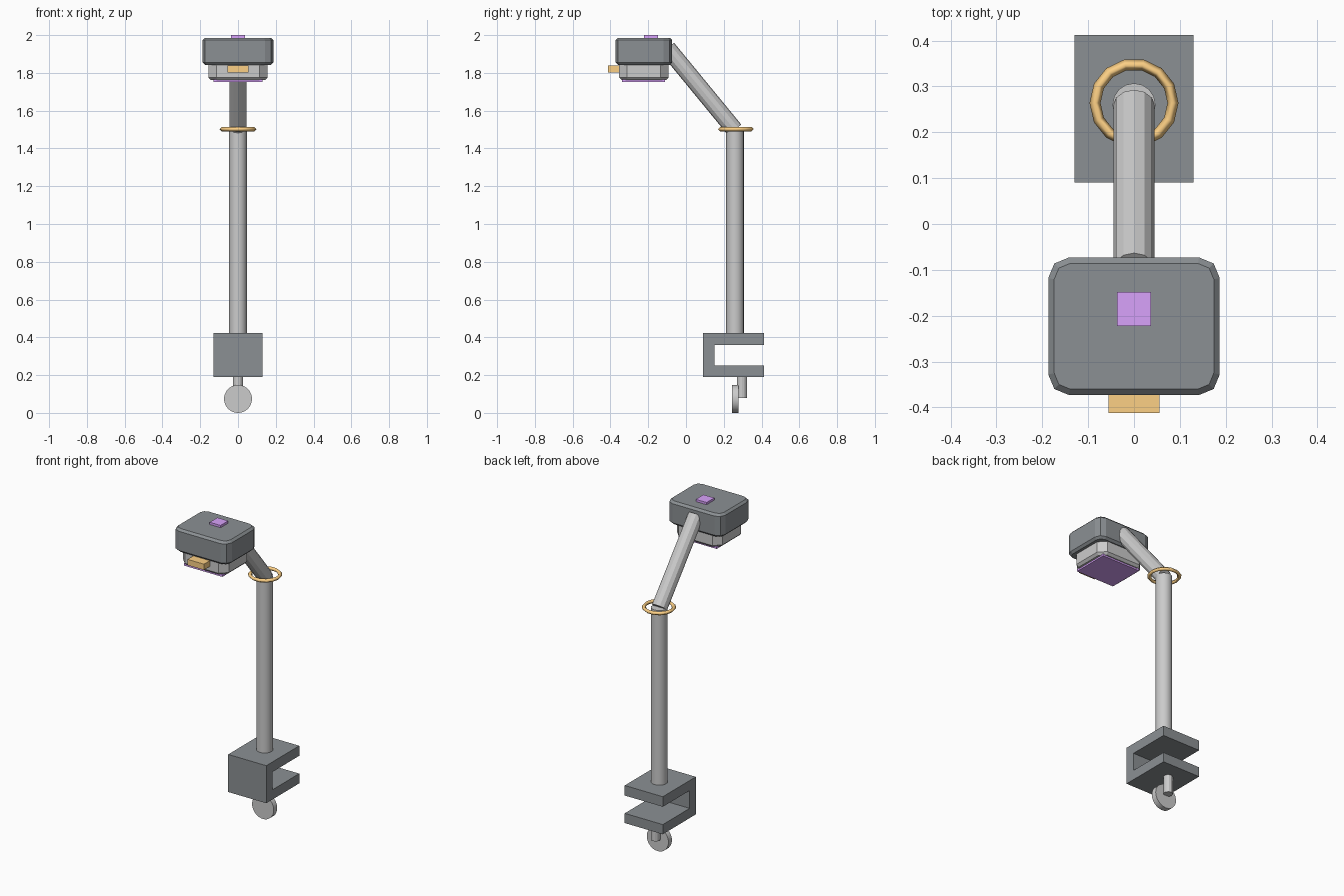
import bpy, bmesh
from math import pi
from mathutils import Vector, Matrix

if "Cube" in bpy.data.objects:
    bpy.data.objects.remove(bpy.data.objects["Cube"])


def colour(name, rgb):
    m = bpy.data.materials.new(name)
    m.diffuse_color = (*rgb, 1)
    m.use_nodes = True
    m.node_tree.nodes["Principled BSDF"].inputs["Base Color"].default_value = m.diffuse_color
    return m


PURPLE = colour("purple", (0.69, 0.36, 0.96))
GOLD = colour("gold", (0.98, 0.63, 0.235))
DARK = colour("dark_grey", (0.26, 0.28, 0.295))
LIGHT = colour("light_grey", (0.74, 0.74, 0.74))


def smooth(ob):
    bpy.ops.object.select_all(action='DESELECT')
    ob.select_set(True)
    bpy.context.view_layer.objects.active = ob
    bpy.ops.object.shade_smooth_by_angle(angle=pi / 6)


def finish(name, bm, mat):
    bmesh.ops.recalc_face_normals(bm, faces=bm.faces)
    me = bpy.data.meshes.new(name)
    bm.to_mesh(me)
    bm.free()
    ob = bpy.data.objects.new(name, me)
    bpy.context.collection.objects.link(ob)
    me.materials.append(mat)
    return ob


def box(name, lo, hi, mat, corner=0, corner_segs=2, rim=0, rims=("top", "bottom")):
    """Box from corner to corner, with rounded upright edges and bevelled rims."""
    lo, hi = Vector(lo), Vector(hi)
    bm = bmesh.new()
    bmesh.ops.create_cube(bm, size=1)
    for v in bm.verts:
        v.co = (lo + hi) / 2 + Vector(a * b for a, b in zip(v.co, hi - lo))
    if corner:
        ups = [e for e in bm.edges if abs(e.verts[0].co.z - e.verts[1].co.z) > 1e-4]
        bmesh.ops.bevel(bm, geom=ups, offset=corner, segments=corner_segs,
                        profile=0.5, affect='EDGES')
    levels = [{"top": hi.z, "bottom": lo.z}[r] for r in rims]
    if rim:
        edges = [e for e in bm.edges
                 if any(all(abs(v.co.z - z) < 1e-4 for v in e.verts) for z in levels)]
        bmesh.ops.bevel(bm, geom=edges, offset=rim, segments=1, affect='EDGES')
    return finish(name, bm, mat)


def rod(name, a, b, radius, sides):
    """Capped cylinder between two points."""
    a, b = Vector(a), Vector(b)
    bm = bmesh.new()
    bmesh.ops.create_cone(bm, cap_ends=True, segments=sides, radius1=radius,
                          radius2=radius, depth=(b - a).length)
    rot = (b - a).to_track_quat('Z', 'Y').to_matrix().to_4x4()
    bm.transform(Matrix.Translation((a + b) / 2) @ rot)
    return finish(name, bm, LIGHT)


# C-shaped table clamp, open to the back
profile = [(.09, .19), (.412, .19), (.412, .25), (.15, .25),
           (.15, .36), (.412, .36), (.412, .422), (.09, .422)]
bm = bmesh.new()
face = bm.faces.new([bm.verts.new((-.13, y, z)) for y, z in profile])
ext = bmesh.ops.extrude_face_region(bm, geom=[face])
bmesh.ops.translate(bm, vec=(.26, 0, 0),
                    verts=[g for g in ext["geom"] if isinstance(g, bmesh.types.BMVert)])
finish("clamp", bm, DARK)

# Clamp screw and its round knob
rod("clamp_screw", (0, .297, .08), (0, .297, .2), .027, 12)
smooth(rod("clamp_knob", (0, .243, .074), (0, .277, .074), .074, 32))

# Upright pole and slanted arm
smooth(rod("pole", (0, .26, .41), (0, .26, 1.5), .047, 16))
rod("arm", (0, .258, 1.498), (0, -.098, 1.931), .045, 12)

# Elbow ring
bpy.ops.mesh.primitive_torus_add(major_radius=.085, minor_radius=.012,
                                 major_segments=14, minor_segments=4,
                                 location=(0, .264, 1.502))
ring = bpy.context.object
ring.name = "elbow_ring"
ring.data.materials.append(GOLD)
for p in ring.data.polygons:
    p.use_smooth = True

# Lamp head: upper shell, lower housing, light panel
box("head_shell", (-.187, -.373, 1.842), (.187, -.073, 1.986), DARK, corner=.045, rim=.013)
box("head_housing", (-.157, -.355, 1.762), (.157, -.092, 1.85), LIGHT, corner=.042,
    corner_segs=1, rim=.014, rims=("bottom",))
box("light_panel", (-.131, -.34, 1.752), (.131, -.112, 1.766), PURPLE)

# Front tab and top button
box("front_tab", (-.056, -.412, 1.802), (.056, -.34, 1.838), GOLD)
box("top_button", (-.037, -.223, 1.975), (.037, -.148, 2.0), PURPLE)
